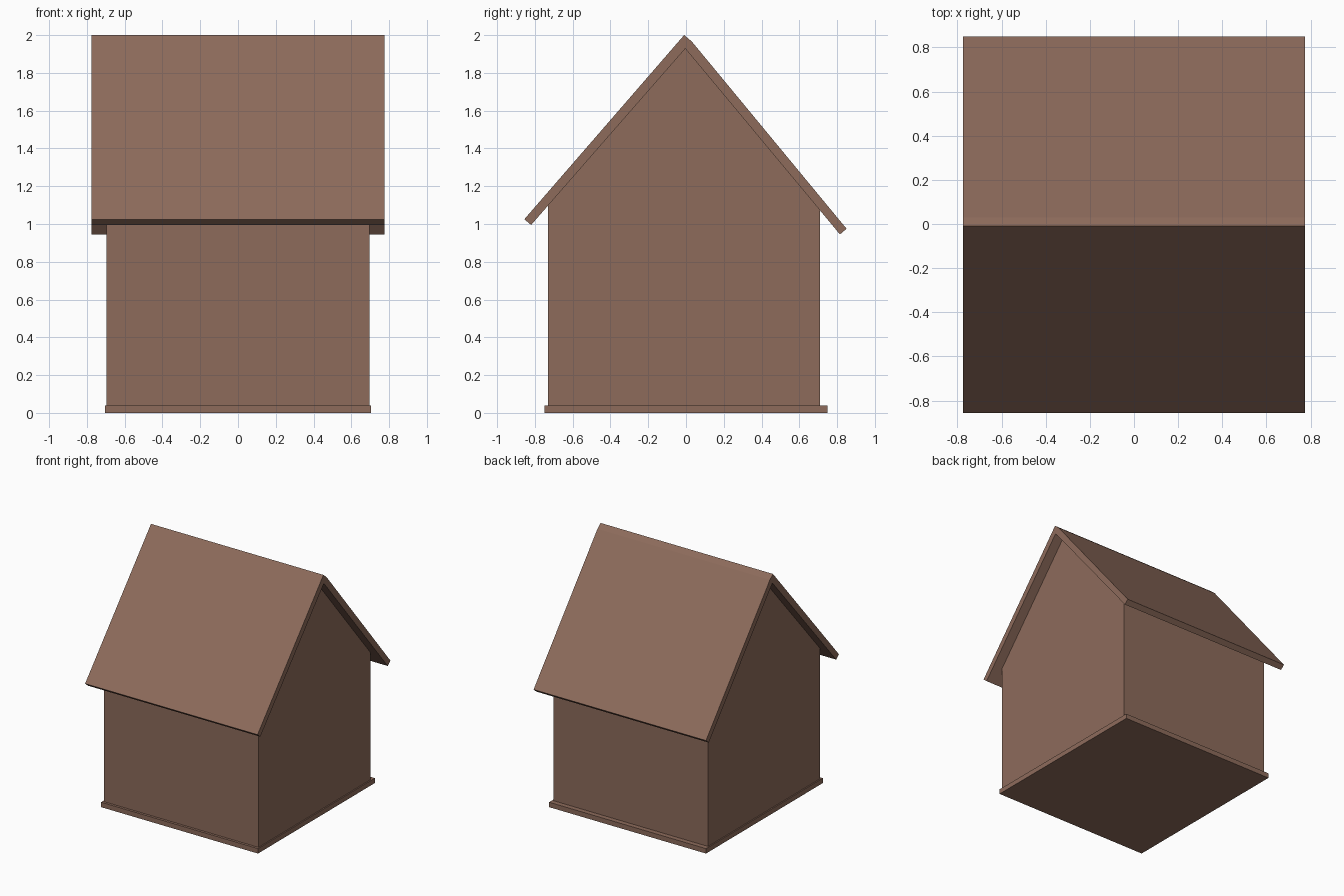
import bpy
import bmesh

cube = bpy.data.objects.get("Cube")
if cube:
    bpy.data.objects.remove(cube, do_unlink=True)

wood = bpy.data.materials.new("brown wood")
wood.use_nodes = True
colour = (0.266, 0.147, 0.105, 1)
wood.diffuse_color = colour
wood.node_tree.nodes["Principled BSDF"].inputs["Base Color"].default_value = colour


def prism(name, profile, x0, x1):
    """Extrude a (y, z) outline along x."""
    bm = bmesh.new()
    face = bm.faces.new([bm.verts.new((x0, y, z)) for y, z in profile])
    new = bmesh.ops.extrude_face_region(bm, geom=[face])["geom"]
    verts = [v for v in new if isinstance(v, bmesh.types.BMVert)]
    bmesh.ops.translate(bm, verts=verts, vec=(x1 - x0, 0, 0))
    bmesh.ops.recalc_face_normals(bm, faces=bm.faces)
    mesh = bpy.data.meshes.new(name)
    bm.to_mesh(mesh)
    bm.free()
    mesh.materials.append(wood)
    obj = bpy.data.objects.new(name, mesh)
    bpy.context.collection.objects.link(obj)


def rect(y0, y1, z0, z1):
    return [(y0, z0), (y1, z0), (y1, z1), (y0, z1)]


# Floor slab
prism("floor", rect(-0.75, 0.75, 0, 0.04), -0.705, 0.705)

# Gabled body
prism("walls", [(-0.73, 0.04), (0.71, 0.04), (0.71, 1.072),
                (-0.005, 1.935), (-0.73, 1.099)], -0.695, 0.695)

# Two roof boards, the front one lapping over the back one at the ridge
prism("front_roof", [(-0.01, 2.0), (0.03, 1.967), (-0.82, 0.995),
                     (-0.856, 1.025)], -0.775, 0.775)
prism("back_roof", [(-0.005, 1.93), (0.03, 1.967), (0.85, 0.975),
                    (0.815, 0.945)], -0.775, 0.775)
